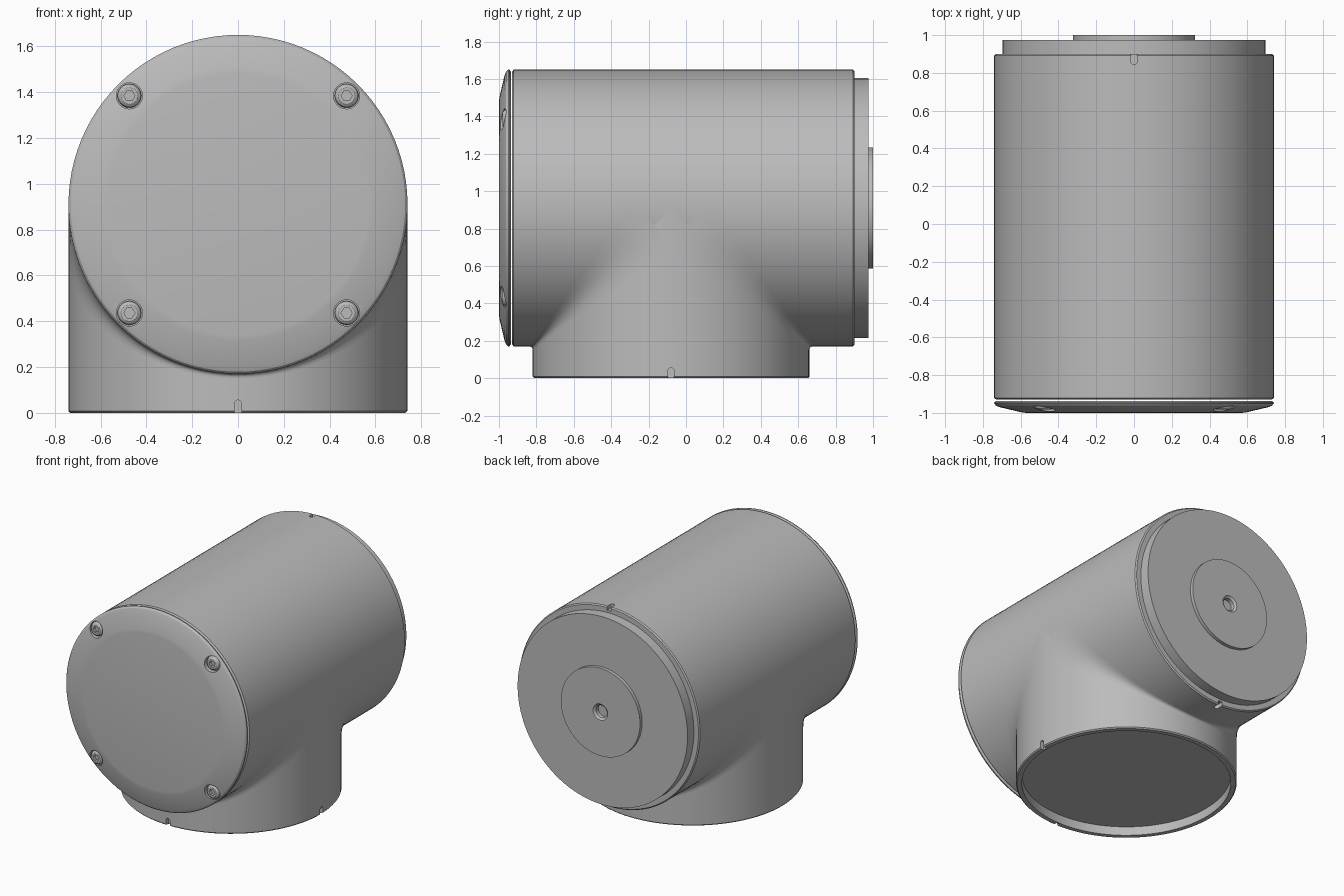
import bpy, bmesh, math
from math import sin, cos, pi
from mathutils import Matrix, Vector

cube = bpy.data.objects.get("Cube")
if cube:
    bpy.data.objects.remove(cube)

R = 0.74          # radius of both barrels
AXIS_Z = 0.91     # height of the horizontal axis
NECK_Y = -0.08    # position of the vertical axis
SEGS = 96

grey = bpy.data.materials.new("satin grey")
grey.use_nodes = True
colour = (0.5, 0.5, 0.5, 1)
grey.diffuse_color = colour
grey.node_tree.nodes["Principled BSDF"].inputs["Base Color"].default_value = colour


def make(name, bm, angle=28):
    bmesh.ops.recalc_face_normals(bm, faces=bm.faces)
    mesh = bpy.data.meshes.new(name)
    bm.to_mesh(mesh)
    bm.free()
    ob = bpy.data.objects.new(name, mesh)
    bpy.context.collection.objects.link(ob)
    mesh.materials.append(grey)
    smooth(ob, angle)
    return ob


def smooth(ob, angle=28):
    bpy.ops.object.select_all(action='DESELECT')
    ob.select_set(True)
    bpy.context.view_layer.objects.active = ob
    bpy.ops.object.shade_smooth_by_angle(angle=math.radians(angle))


def lathe(name, profile, horizontal=True, centre=(0, 0, 0), segs=SEGS):
    """Spin (radius, height) points; horizontal parts run along y."""
    bm = bmesh.new()
    rings = []
    for r, h in profile:
        if r == 0:
            rings.append([bm.verts.new((0, 0, h))] * segs)
        else:
            rings.append([bm.verts.new((r * cos(2 * pi * i / segs), r * sin(2 * pi * i / segs), h))
                          for i in range(segs)])
    for a, b in zip(rings, rings[1:]):
        for i in range(segs):
            j = (i + 1) % segs
            bm.faces.new(dict.fromkeys((a[i], a[j], b[j], b[i])))
    turn = Matrix.Rotation(-pi / 2, 4, 'X') if horizontal else Matrix()
    bm.transform(Matrix.Translation(centre) @ turn)
    return make(name, bm)


def slot(name, at, along, out):
    """Round-ended slot cutter running inward from a rim."""
    along, out = Vector(along), Vector(out)
    side = along.cross(out)
    w, length, depth = 0.016, 0.04, 0.03
    outline = [(-w, -0.03), (w, -0.03)]
    outline += [(w * cos(pi * k / 8), length + w * sin(pi * k / 8)) for k in range(9)]
    bm = bmesh.new()
    lo, hi = [[bm.verts.new(Vector(at) + side * u + along * v + out * d) for u, v in outline]
              for d in (-depth, 0.05)]
    bm.faces.new(lo)
    bm.faces.new(hi)
    for i in range(len(lo)):
        j = (i + 1) % len(lo)
        bm.faces.new((lo[i], lo[j], hi[j], hi[i]))
    return make(name, bm)


def cut(ob, cutters):
    for c in cutters:
        c.hide_render = True
        mod = ob.modifiers.new("cut", 'BOOLEAN')
        mod.object, mod.operation, mod.solver = c, 'DIFFERENCE', 'EXACT'
        bpy.context.view_layer.objects.active = ob
        bpy.ops.object.modifier_apply(modifier=mod.name)
        bpy.data.objects.remove(c)
    smooth(ob)


mid = (0, 0, AXIS_Z)

# Horizontal barrel with locating slots at its back rim
barrel = lathe("barrel", [(0, -0.93), (R - 0.012, -0.93), (R, -0.922), (R, 0.892),
                          (R - 0.008, 0.9), (0, 0.9)], centre=mid)
cut(barrel, [slot("slot_cutter", (0, 0.9, AXIS_Z + s * R), (0, -1, 0), (0, 0, s))
             for s in (1, -1)])

# Vertical neck with a shallow recess underneath and slots in its rim
neck = lathe("neck", [(0, 0.065), (0.7, 0.065), (0.7, 0), (R - 0.008, 0), (R, 0.008),
                      (R, 0.9), (0, 0.9)], horizontal=False, centre=(0, NECK_Y, 0))
cut(neck, [slot("slot_cutter", (0, NECK_Y - R, 0), (0, 0, 1), (0, -1, 0)),
           slot("slot_cutter", (R, NECK_Y, 0), (0, 0, 1), (1, 0, 0))])

# Blends between neck and barrel, tight below and widening to the sides
for label, s in (("front", -1), ("back", 1)):
    bm = bmesh.new()
    rows = []
    steps = 64
    for i in range(steps + 1):
        t = (i / steps - 0.5) * pi * 0.97
        x, c = R * sin(t), R * cos(t)
        d = 0.02 + 0.21 * (1 - cos(t)) ** 1.2
        row = []
        for k in range(9):
            q = k / 8
            row.append(bm.verts.new((x, NECK_Y + s * (c + d * (1 - q) ** 2),
                                     AXIS_Z - c - d * q ** 2)))
        rows.append(row)
    for a, b in zip(rows, rows[1:]):
        for k in range(8):
            bm.faces.new((a[k], a[k + 1], b[k + 1], b[k]))
    blend = make(label + "_blend", bm, 60)
    # Keep the open strip facing outward
    if sum(p.normal.y * s for p in blend.data.polygons) < 0:
        blend.data.flip_normals()

# Front cover with a sloping border and counterbored screw holes
cover = lathe("front_cover", [(0, -1), (0.57, -1), (0.595, -0.997), (0.71, -0.97), (0.73, -0.962),
                              (R, -0.95), (R, -0.944), (R - 0.012, -0.936), (0, -0.936)],
              centre=mid)
spots = [(sx * 0.474, 0, AXIS_Z + sz * 0.474) for sx in (1, -1) for sz in (1, -1)]
cut(cover, [lathe("hole_cutter", [(0, -1.1), (0.057, -1.1), (0.057, -0.95), (0, -0.95)],
                  centre=p, segs=32) for p in spots])

# Domed screws with hexagonal sockets
for n, p in enumerate(spots):
    screw = lathe(f"screw_{n + 1}", [(0, -0.945), (0.052, -0.945), (0.052, -0.963), (0.046, -0.975),
                                     (0.036, -0.982), (0, -0.982)], centre=p, segs=32)
    cut(screw, [lathe("socket_cutter", [(0, -1.1), (0.024, -1.1), (0.024, -0.96), (0, -0.96)],
                      centre=p, segs=6)])

# Back plate and the raised boss with its centre hole
lathe("back_plate", [(0, 0.89), (0.695, 0.89), (0.695, 0.975), (0.06, 0.975),
                     (0.06, 0.955), (0, 0.955)], centre=mid)
lathe("back_boss", [(0.045, 0.96), (0.045, 0.988), (0.06, 1), (0.324, 1), (0.324, 0.97),
                    (0.06, 0.97)], centre=mid)
